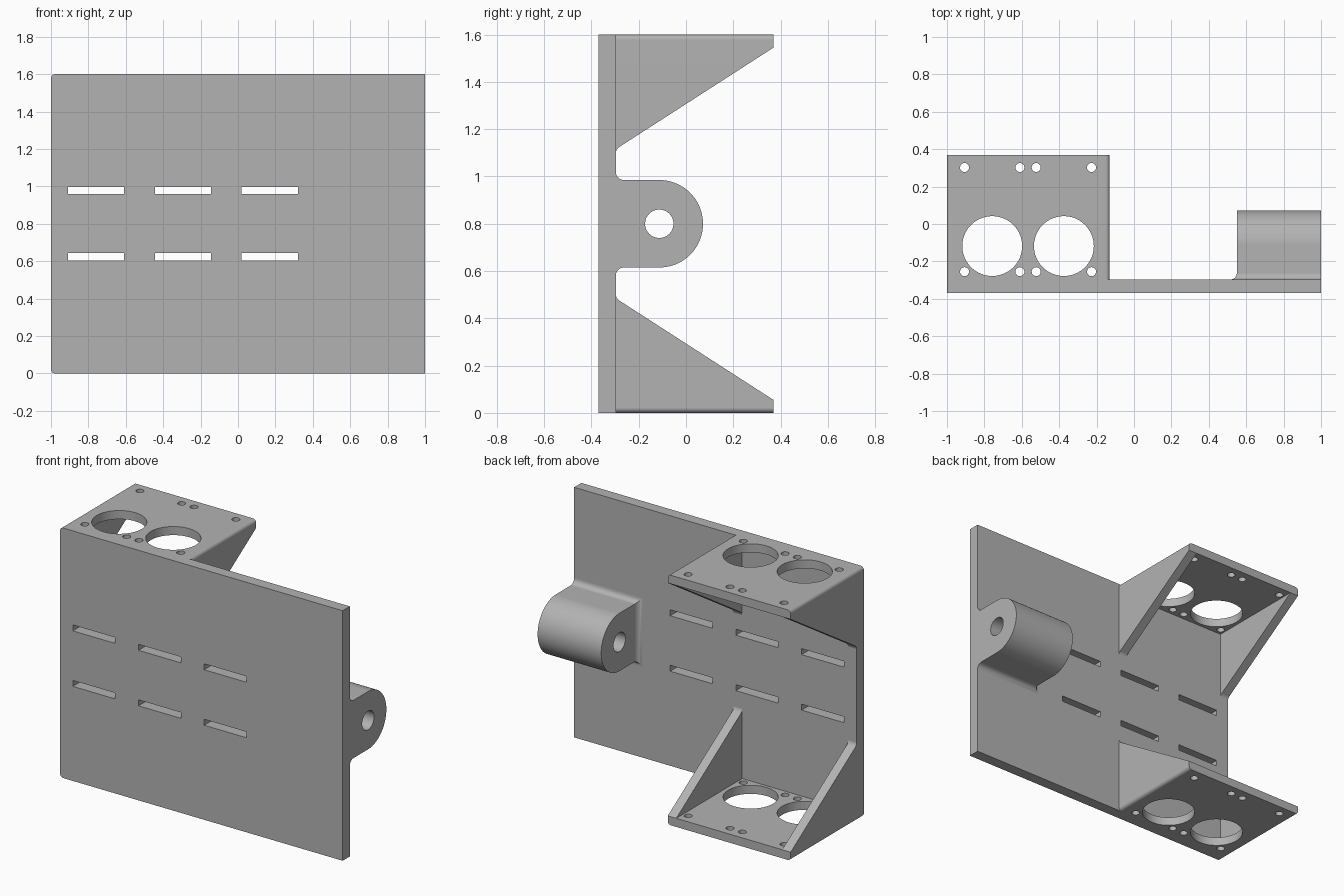
import bpy
import bmesh
from math import sin, cos, pi, radians
from mathutils import Vector

if "Cube" in bpy.data.objects:
    bpy.data.objects.remove(bpy.data.objects["Cube"], do_unlink=True)

grey = bpy.data.materials.new("plain grey")
grey.use_nodes = True
COLOUR = (0.45, 0.45, 0.45, 1)
grey.diffuse_color = COLOUR
grey.node_tree.nodes["Principled BSDF"].inputs["Base Color"].default_value = COLOUR

FRONT, INNER, BACK = -0.37, -0.297, 0.37
HEIGHT, MID = 1.6, 0.8


def prism(name, points, axis, start, end):
    """Extrude a 2D outline along an axis; the outline uses the other two axes in order."""
    def place(p, t):
        co = list(p)
        co.insert("xyz".index(axis), t)
        return Vector(co)
    bm = bmesh.new()
    face = bm.faces.new([bm.verts.new(place(p, start)) for p in points])
    made = bmesh.ops.extrude_face_region(bm, geom=[face])["geom"]
    moved = [v for v in made if isinstance(v, bmesh.types.BMVert)]
    bmesh.ops.translate(bm, vec=place((0, 0), end - start), verts=moved)
    bmesh.ops.recalc_face_normals(bm, faces=bm.faces)
    mesh = bpy.data.meshes.new(name)
    bm.to_mesh(mesh)
    bm.free()
    mesh.materials.append(grey)
    obj = bpy.data.objects.new(name, mesh)
    bpy.context.collection.objects.link(obj)
    return obj


def arc(cx, cy, r, a0, a1, steps=8):
    angles = [radians(a0 + (a1 - a0) * i / steps) for i in range(steps + 1)]
    return [(cx + r * cos(a), cy + r * sin(a)) for a in angles]


def circle(cx, cy, r, steps=48):
    return arc(cx, cy, r, 0, 360, steps)[:-1]


def rect(x0, x1, y0, y1):
    return [(x0, y0), (x1, y0), (x1, y1), (x0, y1)]


def activate(obj):
    bpy.ops.object.select_all(action="DESELECT")
    obj.select_set(True)
    bpy.context.view_layer.objects.active = obj


def combine(obj, cutter, operation="DIFFERENCE"):
    activate(obj)
    mod = obj.modifiers.new("cut", "BOOLEAN")
    mod.operation, mod.solver, mod.object = operation, "EXACT", cutter
    bpy.ops.object.modifier_apply(modifier=mod.name)
    bpy.data.objects.remove(cutter, do_unlink=True)


def finish(obj):
    activate(obj)
    bpy.ops.object.shade_smooth_by_angle(angle=radians(30))
    mod = obj.modifiers.new("even shading", "WEIGHTED_NORMAL")
    mod.keep_sharp = True


# Back plate, rounded on its outer side, with two rows of slots
R = 0.022
plate = prism("back_plate",
              [(1, 0), (1, HEIGHT)]
              + arc(-1 + R, HEIGHT - R, R, 90, 180)
              + arc(-1 + R, R, R, 180, 270), "y", FRONT, INNER)
for x in (-0.91, -0.445, 0.02):
    for z in (0.605, 0.96):
        combine(plate, prism("slot_cutter", rect(x, x + 0.3, z, z + 0.038), "y", -0.5, 0))
finish(plate)

# Upper and lower brackets: a U-shaped channel trimmed to sloping gussets
LEFT, RIGHT, WALL, SHELF = -1, -0.13, 0.06, 0.055
channel = ([(LEFT, 1.0)] + arc(LEFT + R, HEIGHT - R, R, 180, 90)
           + arc(RIGHT - R, HEIGHT - R, R, 90, 0)
           + [(RIGHT, 1.0), (RIGHT - WALL, 1.0), (RIGHT - WALL, HEIGHT - SHELF),
              (LEFT + WALL, HEIGHT - SHELF), (LEFT + WALL, 1.0)])
slope = [(INNER, HEIGHT + 0.1), (INNER, 1.1), (INNER + 0.003, 1.113),
         (INNER + 0.012, 1.123), (BACK, HEIGHT - SHELF), (BACK, HEIGHT + 0.1)]


def bracket(name, flip):
    def turn(points):
        return [(a, 2 * MID - z if flip else z) for a, z in points]
    obj = prism(name, turn(channel), "y", INNER, BACK + 0.1)
    combine(obj, prism("slope_cutter", turn(slope), "x", -1.2, 0.2), "INTERSECT")
    z0, z1 = (-0.1, 0.1) if flip else (HEIGHT - 0.1, HEIGHT + 0.1)
    for cx in (-0.758, -0.375):
        holes = [circle(cx, -0.118, 0.16, 64)]
        holes += [circle(cx + dx, y, 0.024, 24)
                  for dx in (-0.148, 0.148) for y in (-0.255, 0.302)]
        for outline in holes:
            combine(obj, prism("hole_cutter", outline, "z", z0, z1))
    finish(obj)


bracket("upper_bracket", False)
bracket("lower_bracket", True)

# Hinge lug: rounded side outline met by a filleted plan outline, then bored
CY, LUG, F = -0.113, 0.185, 0.035
side = (arc(INNER + F, MID - LUG - F, F, 180, 90)
        + arc(CY, MID, LUG, -90, 90, 40)
        + arc(INNER + F, MID + LUG + F, F, 270, 180))
plan = arc(0.55 - F, INNER + F, F, 270, 360) + [(0.55, 0.2), (1, 0.2), (1, INNER)]
lug = prism("hinge_lug", side, "x", 0.4, 1.1)
combine(lug, prism("plan_cutter", plan, "z", 0.4, 1.2), "INTERSECT")
combine(lug, prism("bore_cutter", circle(CY, MID, 0.06), "x", 0.3, 1.2))
finish(lug)
